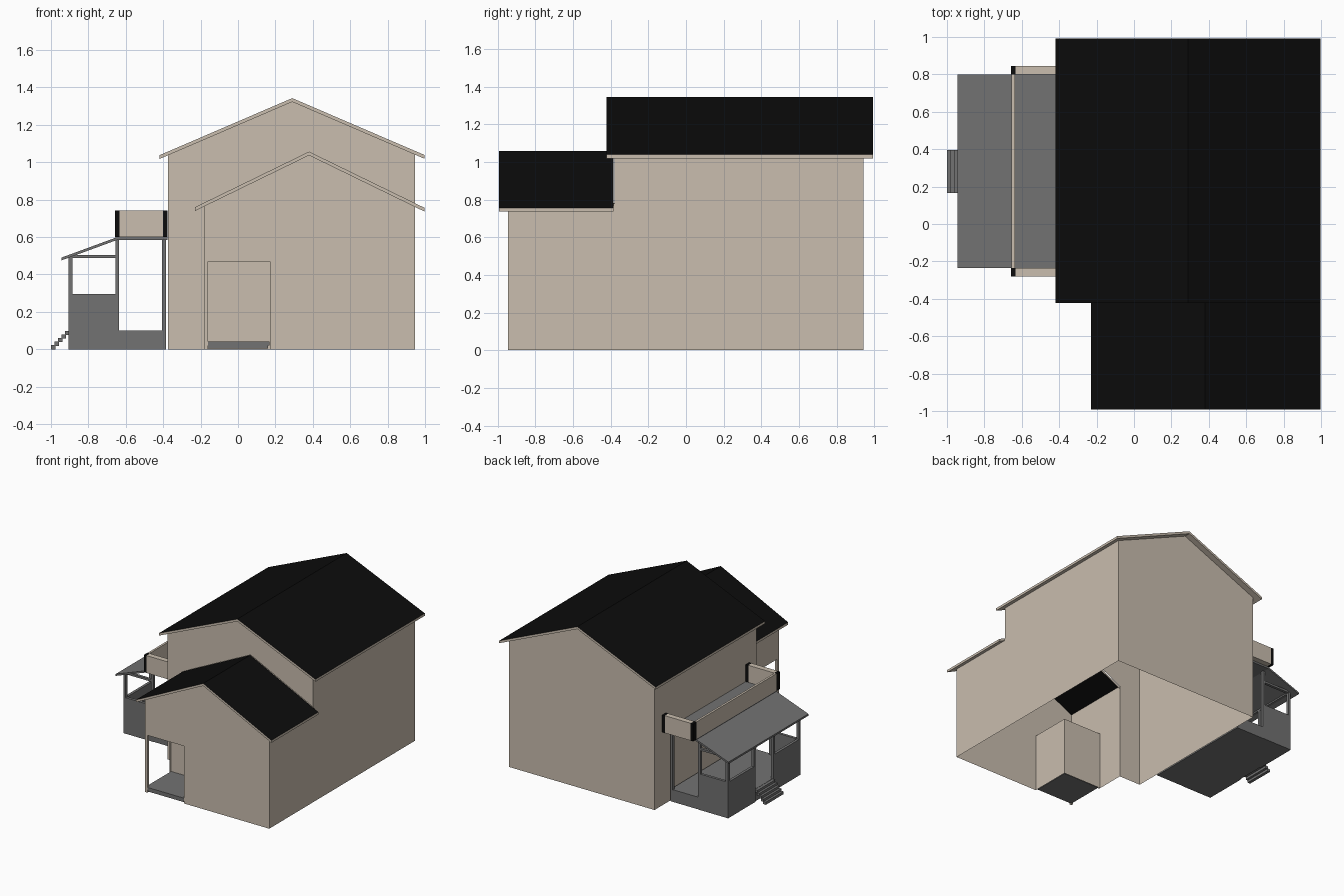
import bpy, bmesh

if "Cube" in bpy.data.objects:
    bpy.data.objects.remove(bpy.data.objects["Cube"])

def material(name, rgb):
    m = bpy.data.materials.new(name)
    m.diffuse_color = (*rgb, 1)
    m.use_nodes = True
    m.node_tree.nodes["Principled BSDF"].inputs["Base Color"].default_value = m.diffuse_color
    return m

BEIGE = material("beige_siding", (0.585, 0.51, 0.425))
GREY = material("grey_timber", (0.168, 0.168, 0.168))
BLACK = material("black_roofing", (0.0035, 0.0035, 0.0035))

def sheets(name, polys, mats, indices=None):
    """Object made of flat polygons, each a short list of 3D points."""
    bm = bmesh.new()
    for i, pts in enumerate(polys):
        f = bm.faces.new([bm.verts.new(p) for p in pts])
        f.material_index = indices[i] if indices else 0
    bmesh.ops.remove_doubles(bm, verts=bm.verts, dist=1e-5)
    bmesh.ops.recalc_face_normals(bm, faces=bm.faces)
    me = bpy.data.meshes.new(name)
    bm.to_mesh(me)
    bm.free()
    for m in mats:
        me.materials.append(m)
    ob = bpy.data.objects.new(name, me)
    bpy.context.collection.objects.link(ob)
    return ob

def box(name, x, y, z, mat):
    """Box from (min, max) pairs."""
    c = [[(a, b, k) for a, b in ((x[0], y[0]), (x[1], y[0]), (x[1], y[1]), (x[0], y[1]))] for k in z]
    polys = [c[0][::-1], c[1]] + [[c[0][i], c[0][(i + 1) % 4], c[1][(i + 1) % 4], c[1][i]] for i in range(4)]
    return sheets(name, polys, [mat])

def gable(ridge_x, ridge_z, slope):
    return lambda x: ridge_z - slope * abs(x - ridge_x)

zm = gable(0.29, 1.343, 0.43)    # main roof height
zw = gable(0.38, 1.057, 0.487)   # wing roof height

def xz(y, pts):
    return [(x, y, z) for x, z in pts]

def yz(x, pts):
    return [(x, y, z) for y, z in pts]

# Gabled roof: black top sheet, beige fascia and soffit on the overhang only
def roof(name, zf, xs, ys, t=0.02):
    polys, idx = [], []
    for i in range(4):
        a, b = xs[i], xs[i + 1]
        polys.append([(a, ys[0], zf(a)), (b, ys[0], zf(b)), (b, ys[3], zf(b)), (a, ys[3], zf(a))])
        idx.append(0)
        for y in (ys[0], ys[3]):
            polys.append(xz(y, [(a, zf(a)), (b, zf(b)), (b, zf(b) - t), (a, zf(a) - t)]))
            idx.append(1)
        for j in range(3):
            c, d = ys[j], ys[j + 1]
            if (i in (1, 2) and j == 1) or d - c < 1e-4:
                continue
            polys.append([(a, c, zf(a) - t), (b, c, zf(b) - t), (b, d, zf(b) - t), (a, d, zf(a) - t)])
            idx.append(1)
    for x in (xs[0], xs[4]):
        polys.append(yz(x, [(ys[0], zf(x)), (ys[3], zf(x)), (ys[3], zf(x) - t), (ys[0], zf(x) - t)]))
        idx.append(1)
    sheets(name, polys, [BLACK, BEIGE], idx)

roof("main_roof", zm, (-0.42, -0.375, 0.29, 0.945, 0.998), (-0.423, -0.38, 0.943, 0.993))
roof("wing_roof", zw, (-0.23, -0.18, 0.38, 0.945, 0.998), (-0.993, -0.945, -0.385, -0.385))

# Main house walls: an open-bottomed shell joined to the wing
e = 0.003
L, R, F, B = -0.375, 0.945, -0.38, 0.943
sheets("main_walls", [
    xz(B, [(L, 0), (R, 0), (R, zm(R) - e), (0.29, zm(0.29) - e), (L, zm(L) - e)]),
    yz(L, [(F, 0), (B, 0), (B, zm(L) - e), (F, zm(L) - e)]),
    yz(R, [(F, 0), (B, 0), (B, zm(R) - e), (F, zm(R) - e)]),
    xz(F, [(L, 0), (-0.18, 0), (-0.18, zw(-0.18)), (0.38, zw(0.38)), (R, zw(R)),
           (R, zm(R) - e), (0.29, zm(0.29) - e), (L, zm(L) - e)]),
], [BEIGE])

# Front wing walls, with a corner entrance recess open to front and left
W, N, D = -0.18, -0.945, -0.61
sheets("wing_walls", [
    xz(N, [(W, 0), (-0.16, 0), (-0.16, 0.47), (0.17, 0.47), (0.17, 0), (R, 0),
           (R, zw(R) - e), (0.38, zw(0.38) - e), (W, zw(W) - e)]),
    yz(W, [(N, 0), (-0.925, 0), (-0.925, 0.47), (-0.63, 0.47), (-0.63, 0), (F, 0),
           (F, zw(W) - e), (N, zw(W) - e)]),
    yz(R, [(N, 0), (F, 0), (F, zw(R) - e), (N, zw(R) - e)]),
], [BEIGE])
sheets("entrance_recess", [
    xz(D, [(W, 0), (0.17, 0), (0.17, 0.47), (W, 0.47)]),
    yz(0.17, [(N, 0), (D, 0), (D, 0.47), (N, 0.47)]),
    [(W, N, 0.47), (0.17, N, 0.47), (0.17, D, 0.47), (W, D, 0.47)],
], [BEIGE])
box("entrance_post", (-0.179, -0.16), (-0.944, -0.925), (0, 0.47), BEIGE)
box("entrance_floor", (-0.178, 0.169), (-0.943, -0.612), (0.02, 0.042), GREY)
box("entrance_footing", (-0.17, 0.16), (-0.935, -0.62), (0.005, 0.02), GREY)

# Side porch: deck, low walls, posts and beams
Y0, Y1 = -0.19, 0.75
box("porch_deck", (-0.9, -0.385), (Y0 + 0.002, Y1 - 0.002), (0, 0.1), GREY)
DOOR = (0.165, 0.395)
for tag, y in (("front", (Y0, DOOR[0])), ("back", (DOOR[1], Y1))):
    box("porch_low_wall_" + tag, (-0.907, -0.885), y, (0, 0.295), GREY)
for tag, y in (("front", (Y0, Y0 + 0.022)), ("back", (Y1 - 0.022, Y1))):
    box("porch_end_wall_" + tag, (-0.885, -0.635), y, (0, 0.295), GREY)
    box("porch_outer_post_" + tag, (-0.907, -0.885), y, (0.295, 0.5), GREY)
    box("porch_middle_post_" + tag, (-0.655, -0.635), y, (0.295, 0.59), GREY)
    box("porch_inner_post_" + tag, (-0.405, -0.385), y, (0.1, 0.59), GREY)
    box("porch_end_beam_" + tag, (-0.885, -0.655), y, (0.488, 0.505), GREY)
for tag, y in (("front", (DOOR[0] - 0.022, DOOR[0])), ("back", (DOOR[1], DOOR[1] + 0.022))):
    box("door_post_" + tag, (-0.907, -0.885), y, (0.295, 0.488), GREY)
box("porch_long_beam", (-0.907, -0.885), (Y0, Y1), (0.485, 0.503), GREY)

# Lean-to porch roof
prof = [(-0.945, 0.475), (-0.945, 0.49), (-0.64, 0.602), (-0.64, 0.587)]
ends = [xz(y, prof) for y in (-0.235, 0.8)]
sheets("porch_roof", ends + [[ends[0][i], ends[0][(i + 1) % 4], ends[1][(i + 1) % 4], ends[1][i]]
                             for i in range(4)], [GREY])

# Steps up to the porch door
for i in range(5):
    x = -1.0 + 0.019 * i
    box(f"porch_step_{i + 1}", (x, x + 0.024), DOOR, (0.019 * i, 0.019 * i + 0.022), GREY)

# Balcony above the porch
box("balcony_floor", (-0.655, -0.376), (-0.235, 0.8), (0.585, 0.602), GREY)
box("balcony_long_panel", (-0.655, -0.637), (-0.235, 0.8), (0.602, 0.742), BEIGE)
for tag, y in (("front", (-0.28, -0.235)), ("back", (0.8, 0.845))):
    box("balcony_end_panel_" + tag, (-0.633, -0.4), y, (0.6, 0.742), BEIGE)
    box("balcony_outer_post_" + tag, (-0.657, -0.633), y, (0.6, 0.742), BLACK)
    box("balcony_inner_post_" + tag, (-0.4, -0.376), y, (0.6, 0.742), BLACK)
